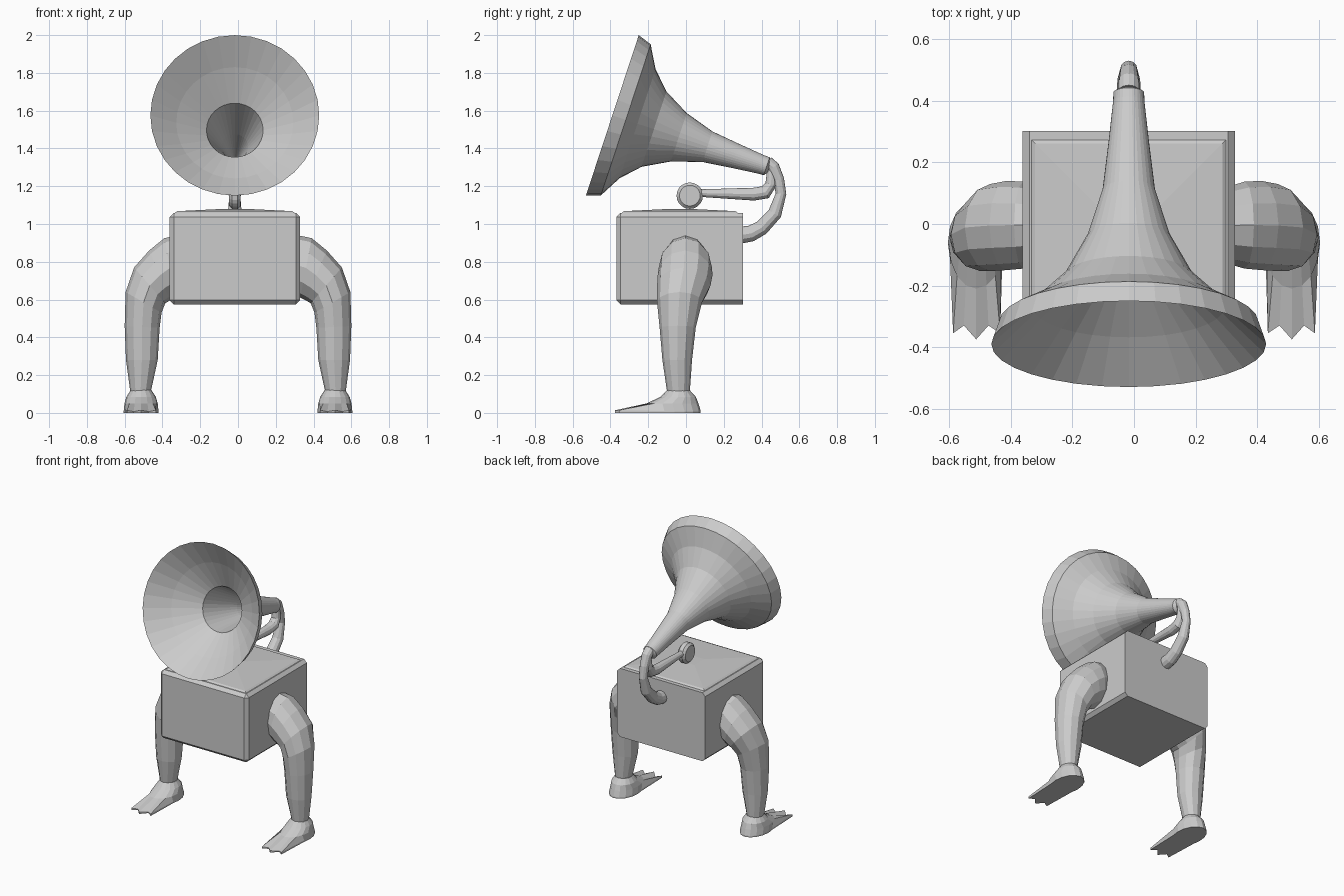
import bpy, bmesh, math
from mathutils import Vector

if "Cube" in bpy.data.objects:
    bpy.data.objects.remove(bpy.data.objects["Cube"])

grey = bpy.data.materials.new("plain_grey")
grey.diffuse_color = (0.6, 0.6, 0.6, 1)
grey.use_nodes = True
grey.node_tree.nodes["Principled BSDF"].inputs["Base Color"].default_value = grey.diffuse_color
CX = -0.017  # centre line of box and horn


def finish(name, bm):
    bmesh.ops.recalc_face_normals(bm, faces=bm.faces[:])
    me = bpy.data.meshes.new(name)
    bm.to_mesh(me)
    bm.free()
    me.materials.append(grey)
    ob = bpy.data.objects.new(name, me)
    bpy.context.collection.objects.link(ob)
    return ob


def loft(name, rings, caps=True):
    """Skin a list of equal-length point rings."""
    bm = bmesh.new()
    vs = [[bm.verts.new(p) for p in r] for r in rings]
    n = len(vs[0])
    for a, b in zip(vs, vs[1:]):
        for i in range(n):
            j = (i + 1) % n
            bm.faces.new((a[i], a[j], b[j], b[i]))
    if caps:
        bm.faces.new(vs[0])
        bm.faces.new(vs[-1])
    return finish(name, bm)


def ring(c, u, v, n):
    """Ellipse with half axes u and v."""
    c, u, v = Vector(c), Vector(u), Vector(v)
    return [c + u * math.cos(2 * math.pi * i / n) + v * math.sin(2 * math.pi * i / n)
            for i in range(n)]


def tube(name, pts, n=12):
    """Tube in the centre plane through (y, z, radius) points."""
    rings = []
    for i, (y, z, r) in enumerate(pts):
        a, b = pts[max(i - 1, 0)], pts[min(i + 1, len(pts) - 1)]
        t = Vector((0, b[0] - a[0], b[1] - a[1])).normalized()
        rings.append(ring((CX, y, z), (r, 0, 0), Vector((0, -t.z, t.y)) * r, n))
    return loft(name, rings)


# Box: every edge chamfered except those of the back
bm = bmesh.new()
bmesh.ops.create_cube(bm, size=1)
for v in bm.verts:
    v.co = Vector((CX + v.co.x * 0.69, -0.033 + v.co.y * 0.67, 0.817 + v.co.z * 0.485))
edges = [e for e in bm.edges if min(v.co.y for v in e.verts) < 0.2]
bmesh.ops.bevel(bm, geom=edges, offset=0.022, segments=1, affect='EDGES')
finish("box", bm)


# Shallow peaked lid
def rect(inset, z):
    return [(CX + sx * (0.345 - inset), -0.033 + sy * (0.335 - inset), z)
            for sx, sy in ((-1, -1), (1, -1), (1, 1), (-1, 1))]


loft("lid", [rect(0.022, 1.055), rect(0.04, 1.068), rect(0.28, 1.08)])

# Horn: outer skin from tip to rim, then inner skin down into the throat
axis = Vector((0, 0.95, -0.313))
up = Vector((0, 0.313, 0.95))
mouth = Vector((CX, -0.39, 1.575))
profile = [(0.875, 0.03), (0.86, 0.05), (0.83, 0.051), (0.69, 0.066), (0.53, 0.085),
           (0.37, 0.135), (0.232, 0.21), (0.14, 0.305), (0.075, 0.421), (0, 0.447),
           (0.125, 0.31), (0.25, 0.15), (0.53, 0.07), (0.8, 0.01)]
loft("horn", [ring(mouth + axis * t, Vector((r, 0, 0)), up * r, 32) for t, r in profile])

# Curved neck from the horn tip down into the back of the box
tube("neck_pipe", [(0.43, 1.325, 0.035), (0.462, 1.30, 0.034), (0.49, 1.235, 0.03),
                   (0.503, 1.16, 0.028), (0.47, 1.055, 0.037), (0.40, 0.98, 0.04),
                   (0.345, 0.95, 0.043), (0.28, 0.94, 0.045)])

# Playing arm and its round head
tube("arm", [(0.03, 1.165, 0.02), (0.10, 1.163, 0.021), (0.36, 1.158, 0.034),
             (0.42, 1.168, 0.036), (0.45, 1.21, 0.03), (0.455, 1.30, 0.024)])
loft("arm_head", [ring((CX + x, 0.02, 1.15), (0, r, 0), (0, 0, r), 20)
                  for x, r in ((-0.03, 0.055), (-0.015, 0.07), (0.015, 0.07), (0.03, 0.055))])

# Leg stations: outer (x, z), inner (x, z), front y, back y
stations = [((0.27, 0.95), (0.27, 0.64), -0.12, 0.11),
            ((0.39, 0.925), (0.33, 0.61), -0.145, 0.138),
            ((0.47, 0.86), (0.36, 0.595), -0.15, 0.14),
            ((0.55, 0.77), (0.385, 0.58), -0.153, 0.13),
            ((0.595, 0.64), (0.405, 0.53), -0.153, 0.085),
            ((0.6, 0.46), (0.415, 0.45), -0.14, 0.052),
            ((0.593, 0.28), (0.425, 0.28), -0.125, 0.032),
            ((0.57, 0.11), (0.462, 0.11), -0.1, 0.02)]
# Front edge of the sole, across the toes: x offset, y
toes = {-2: (-0.078, -0.355), -1: (-0.04, -0.33), 0: (0, -0.375),
        1: (0.04, -0.33), 2: (0.075, -0.355)}


def foot_ring(s, z, rx, front, back, webbed=False):
    pts = []
    for k in range(-7, 9):
        a = math.radians(22.5 * k - 90)
        x = rx * math.cos(a)
        y = (front + back) / 2 + (back - front) / 2 * math.sin(a)
        zz = z
        if webbed and k in toes:
            x, y = toes[k]
            zz = z + (0.004 if k % 2 == 0 else -0.003) if z > 0 else z
        pts.append((s * (0.513 + x), y, zz))
    return pts


for s, side in ((-1, "left"), (1, "right")):
    rings = []
    for (ox, oz), (ix, iz), f, b in stations:
        c = (s * (ox + ix) / 2, (f + b) / 2, (oz + iz) / 2)
        rings.append(ring(c, (s * (ox - ix) / 2, 0, (oz - iz) / 2), (0, (b - f) / 2, 0), 12))
    loft(side + "_leg", rings)
    loft(side + "_foot", [foot_ring(s, 0.12, 0.055, -0.1, 0.02),
                          foot_ring(s, 0.085, 0.078, -0.135, 0.052),
                          foot_ring(s, 0.05, 0.088, -0.21, 0.066),
                          foot_ring(s, 0.01, 0.092, -0.2, 0.078, True),
                          foot_ring(s, 0.0, 0.092, -0.2, 0.078, True)])
